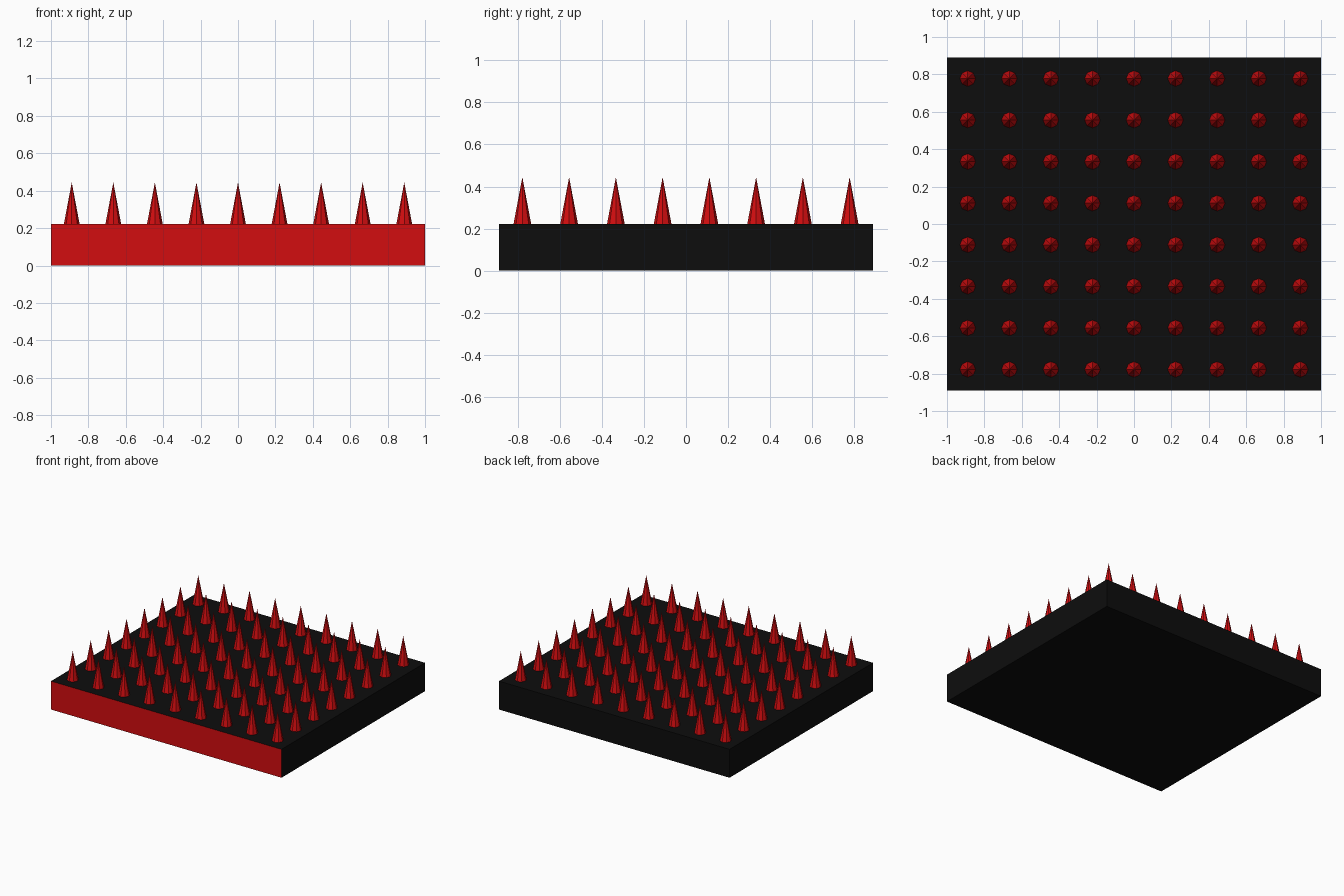
import bpy
import bmesh
from mathutils import Matrix

cube = bpy.data.objects.get("Cube")
if cube:
    bpy.data.objects.remove(cube, do_unlink=True)

PITCH = 2 / 9            # one grid cell
COLUMNS, ROWS = 9, 8
SPIKE_RADIUS = 0.042


def make_material(name, colour):
    mat = bpy.data.materials.new(name)
    mat.use_nodes = True
    mat.diffuse_color = colour
    mat.node_tree.nodes["Principled BSDF"].inputs["Base Color"].default_value = colour
    return mat


def make_object(name, bm, materials):
    mesh = bpy.data.meshes.new(name)
    bm.to_mesh(mesh)
    bm.free()
    for mat in materials:
        mesh.materials.append(mat)
    obj = bpy.data.objects.new(name, mesh)
    bpy.context.collection.objects.link(obj)
    return obj


black = make_material("black", (0.004, 0.004, 0.004, 1))
red = make_material("red", (0.65, 0.004, 0.005, 1))

# Base slab: black with a red front face
bm = bmesh.new()
bmesh.ops.create_cube(bm, size=1)
bmesh.ops.scale(bm, vec=(COLUMNS * PITCH, ROWS * PITCH, PITCH), verts=bm.verts)
bmesh.ops.translate(bm, vec=(0, 0, PITCH / 2), verts=bm.verts)
bm.normal_update()
for face in bm.faces:
    face.material_index = 1 if face.normal.y < -0.5 else 0
make_object("base_slab", bm, [black, red])

# Grid of faceted spikes, one in the middle of each cell
bm = bmesh.new()
for column in range(COLUMNS):
    for row in range(ROWS):
        x = (column - (COLUMNS - 1) / 2) * PITCH
        y = (row - (ROWS - 1) / 2) * PITCH
        bmesh.ops.create_cone(
            bm, cap_ends=True, segments=8, radius1=SPIKE_RADIUS, radius2=0,
            depth=PITCH, matrix=Matrix.Translation((x, y, PITCH * 1.5)))
bmesh.ops.remove_doubles(bm, verts=bm.verts, dist=0.0001)
make_object("spikes", bm, [red])
